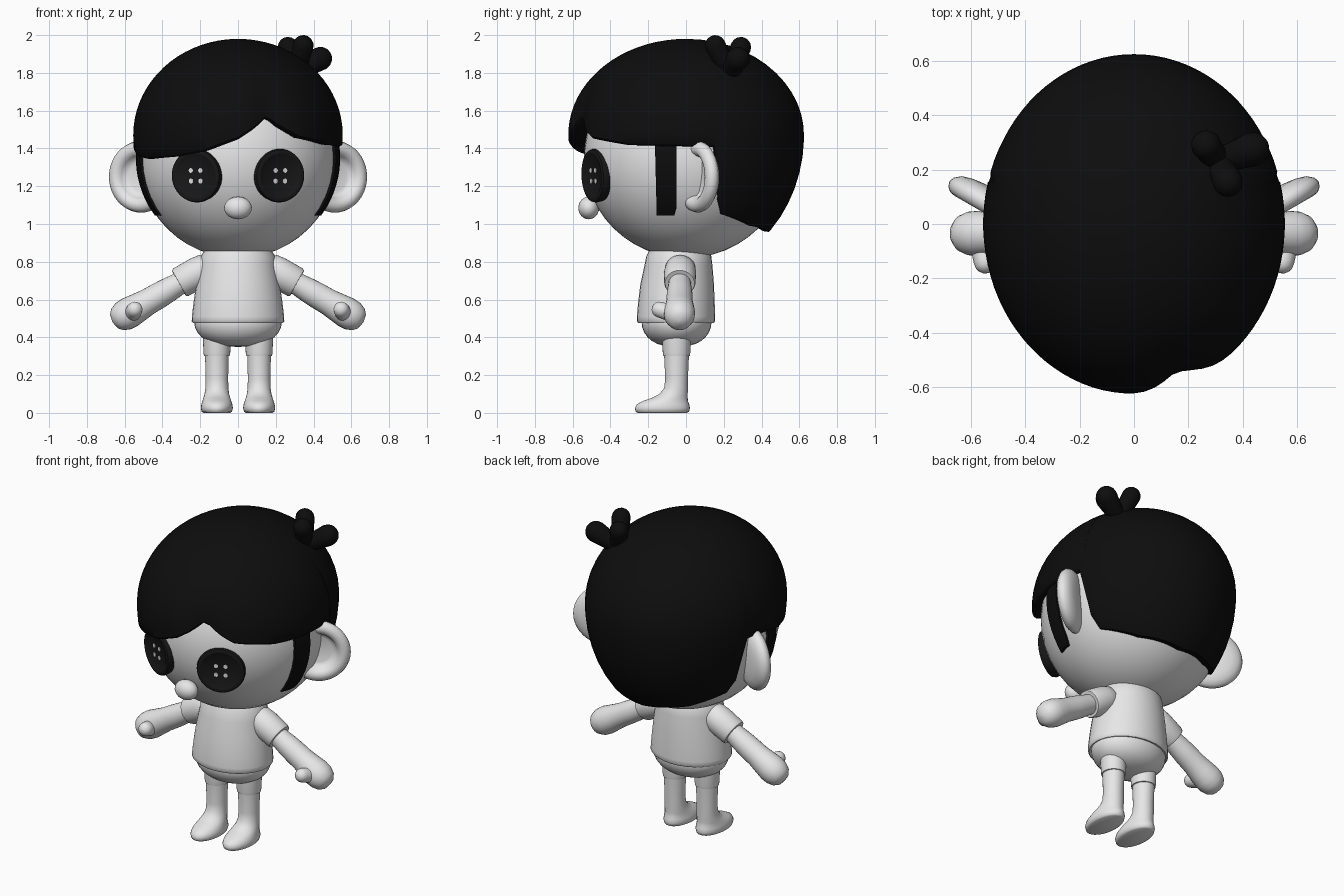
import bpy, bmesh, math
from math import sin, cos, pi, radians
from mathutils import Matrix, Vector

if "Cube" in bpy.data.objects:
    bpy.data.objects.remove(bpy.data.objects["Cube"])


def material(name, value):
    m = bpy.data.materials.new(name)
    m.diffuse_color = (value, value, value, 1)
    m.use_nodes = True
    m.node_tree.nodes["Principled BSDF"].inputs["Base Color"].default_value = m.diffuse_color
    return m


WHITE = material("soft white", 0.8)
BLACK = material("hair black", 0.004)
BUTTON = material("button black", 0.009)


def finish(name, bm, mat, matrix=None, angle=40):
    bmesh.ops.recalc_face_normals(bm, faces=bm.faces)
    me = bpy.data.meshes.new(name)
    bm.to_mesh(me)
    bm.free()
    if matrix is not None:
        me.transform(matrix)
    me.materials.append(mat)
    ob = bpy.data.objects.new(name, me)
    bpy.context.collection.objects.link(ob)
    bpy.ops.object.select_all(action='DESELECT')
    ob.select_set(True)
    bpy.context.view_layer.objects.active = ob
    bpy.ops.object.shade_smooth_by_angle(angle=radians(angle))
    return ob


def skin(bm, rows):
    """Bridge rows of vertices that each form a closed loop."""
    for a, b in zip(rows, rows[1:]):
        n = len(a)
        for i in range(n):
            bm.faces.new((a[i], a[(i + 1) % n], b[(i + 1) % n], b[i]))


def loft(name, rings, mat, matrix=None, n=32, angle=40):
    """Stack of elliptical rings (cx, cy, z, rx, ry), capped at both ends."""
    bm = bmesh.new()
    rows = [[bm.verts.new((cx + rx * cos(2 * pi * i / n), cy + ry * sin(2 * pi * i / n), z))
             for i in range(n)] for cx, cy, z, rx, ry in rings]
    skin(bm, rows)
    bm.faces.new(rows[0])
    bm.faces.new(rows[-1])
    return finish(name, bm, mat, matrix, angle)


def turned(name, profile, mat, matrix=None, n=32, angle=40):
    return loft(name, [(0, 0, z, r, r) for r, z in profile], mat, matrix, n, angle)


def ellipsoid(name, centre, radii, mat, seg=32):
    bm = bmesh.new()
    bmesh.ops.create_uvsphere(bm, u_segments=seg, v_segments=seg // 2, radius=1)
    return finish(name, bm, mat, Matrix.Translation(centre) @ Matrix.Diagonal((*radii, 1)), 80)


def along(start, end):
    """Frame at start with its z axis pointing to end."""
    d = Vector(end) - Vector(start)
    return Matrix.Translation(start) @ d.to_track_quat('Z', 'Y').to_matrix().to_4x4()


def capsule(name, start, end, r0, r1, mat):
    length = (Vector(end) - Vector(start)).length
    arc = [radians(a) for a in (3, 25, 45, 65, 90)]
    prof = [(r0 * sin(a), -r0 * cos(a)) for a in arc]
    prof += [(r1 * sin(a), length + r1 * cos(a)) for a in reversed(arc)]
    return turned(name, prof, mat, along(start, end), 20, 80)


# Head and nose
HC, HR = Vector((0, 0, 1.35)), Vector((0.53, 0.54, 0.53))
ellipsoid("head", HC, HR, WHITE, 48)
ellipsoid("nose", (0, -0.515, 1.085), (0.073, 0.055, 0.06), WHITE, 24)

# Hair cap: lower hem height by angle around the head, 0 = front, + = right
HEM = [(-180, .97), (-140, 1.0), (-109, 1.07), (-104, 1.42), (-90, 1.41), (-78, 1.37),
       (-60, 1.355), (-35, 1.37), (-17, 1.40), (0, 1.46), (10, 1.52), (17, 1.575), (25, 1.52),
       (36, 1.465), (60, 1.43), (104, 1.42), (109, 1.07), (140, 1.0), (180, .97)]


def hem(a):
    for (a0, z0), (a1, z1) in zip(HEM, HEM[1:]):
        if a <= a1:
            return z0 + (z1 - z0) * (a - a0) / (a1 - a0)
    return HEM[-1][1]


def hair_cap():
    bm = bmesh.new()
    cols, steps, mid = 90, 20, 1.47
    rows = [[] for _ in range(steps + 3)]
    for c in range(cols):
        a = -180 + 360 * c / cols
        e = hem(a)
        end = math.acos((e - mid) / (0.51 if e > mid else 0.72))

        def put(row, ratio, z, t):
            k = ratio * (1 - 0.065 * math.exp(-((a - 19) / 11) ** 2) * t ** 3)
            rows[row].append(bm.verts.new((0.555 * k * sin(radians(a)),
                                           -0.625 * k * cos(radians(a)), z)))
        for s in range(steps):
            t = (s + 0.1) / (steps - 0.9)
            p = end * t
            put(s, sin(p), mid + cos(p) * (0.51 if p < pi / 2 else 0.72), t)
        # rolled hem that closes against the head
        put(steps, sin(end) * 0.975, e - 0.012, 1)
        put(steps + 1, sin(end) * 0.91, e - 0.008, 1)
        put(steps + 2, sin(end) * 0.8, e + 0.02, 1)
    skin(bm, rows)
    bm.faces.new(rows[0])
    finish("hair_cap", bm, BLACK, None, 50)


hair_cap()

# Tuft of three lobes
for i, (tip, r) in enumerate([((.265, .29, 1.935), .055), ((.345, .155, 1.945), .055),
                              ((.435, .275, 1.875), .063)]):
    capsule(f"hair_tuft_{i + 1}", (.31, .23, 1.8), tip, .045, r, BLACK)


def sideburn(side, s):
    """Strip that follows the head in front of the ear."""
    bm = bmesh.new()
    rows = []
    for j in range(11):
        z = 1.045 + 0.4 * j / 10
        pts = []
        for k, scale in ((0, .97), (0, 1.025), (.5, 1.035), (1, 1.025), (1, .97)):
            y = -0.165 + 0.01 * (10 - j) / 10 * (1 - k) + (0.115 - 0.012 * (j < 1)) * k
            x = HR.x * math.sqrt(1 - (y / HR.y) ** 2 - ((z - HC.z) / HR.z) ** 2)
            pts.append(bm.verts.new((s * x * scale, y, z)))
        rows.append(pts)
    skin(bm, rows)
    bm.faces.new(rows[0])
    bm.faces.new(rows[-1])
    finish(side + "_sideburn", bm, BLACK)


# Dished ear and button profiles (radius, height)
EAR = [(.002, -.05), (.07, -.048), (.12, -.042), (.16, -.03), (.183, -.01), (.19, .008),
       (.184, .028), (.168, .042), (.148, .046), (.128, .04), (.112, .022), (.102, 0),
       (.08, -.008), (.002, -.01)]
EYE = [(.002, -.05), (.125, -.05), (.138, -.02), (.142, .005), (.138, .02), (.125, .026),
       (.112, .022), (.1, .014), (.002, .014)]

for side, s in (("left", -1), ("right", 1)):
    sideburn(side, s)

    # Ear facing outward and forward
    c = Vector((s * .51, .07, 1.25))
    turned(side + "_ear", EAR, WHITE, along(c, c + Vector((s * .5, -.866, 0))), 40, 60)

    # Button eye with four holes
    c = Vector((s * .217, -.477, 1.256))
    frame = along(c, c + Vector((s * .42, -.9, -.04)))
    turned(side + "_eye_button", EYE, BUTTON, frame, 40, 50)
    for i, (u, v) in enumerate([(-1, -1), (1, -1), (1, 1), (-1, 1)]):
        hole = frame @ Matrix.Translation((u * .028, v * .028, .012))
        turned(f"{side}_eye_hole_{i + 1}", [(.013, 0), (.013, .005)], WHITE, hole, 10)

    # Sleeve, arm with mitten hand, and thumb
    sleeve = along((s * .17, -.03, .765), (s * .315, -.033, .685))
    turned(side + "_sleeve", [(.06, -.03), (.08, 0), (.085, .05), (.083, .15), (.078, .163),
                              (.06, .163)], WHITE, sleeve)
    arm = along((s * .27, -.033, .708), (s * .62, -.035, .505))
    turned(side + "_arm", [(.058, 0), (.06, .06), (.066, .12), (.069, .18), (.07, .24),
                           (.077, .3), (.083, .35), (.08, .39), (.066, .425), (.042, .447),
                           (.004, .455)], WHITE, arm, 28, 70)
    capsule(side + "_thumb", (s * .56, -.07, .525), (s * .547, -.14, .547), .045, .042, WHITE)

    # Trouser cuff, then leg and foot in one piece
    x = s * .112
    loft(side + "_trouser_leg", [(x, -.05, .3, .06, .062), (x, -.05, .302, .068, .07),
                                 (x, -.05, .32, .071, .073), (x, -.05, .42, .074, .076)], WHITE)
    loft(side + "_leg_and_foot", [
        (x, -.125, 0, .07, .13), (x, -.125, .006, .08, .141), (x, -.125, .025, .085, .146),
        (x, -.122, .045, .082, .139), (x, -.108, .064, .076, .118), (x, -.085, .08, .071, .094),
        (x, -.066, .1, .065, .075), (x, -.053, .13, .061, .063), (x, -.05, .18, .06, .06),
        (x, -.05, .31, .062, .066)], WHITE, None, 32, 60)

# Shirt, flaring to the hem
loft("shirt", [(0, -.04, .87, .17, .15), (0, -.038, .83, .197, .172), (0, -.04, .78, .204, .18),
               (0, -.047, .68, .222, .195), (0, -.051, .58, .236, .203),
               (0, -.053, .51, .244, .207), (0, -.053, .485, .245, .207),
               (0, -.053, .476, .238, .2), (0, -.053, .48, .215, .18)], WHITE)

# Trouser seat, a rounded bowl
loft("trousers", [(0, -.05, .48 - .13 * sin(t), .232 * cos(t) ** .8, .185 * cos(t) ** .8)
                  for t in [radians(a) for a in (-20, 0, 12, 25, 38, 50, 62, 74, 83, 88)]],
     WHITE, None, 36, 70)
